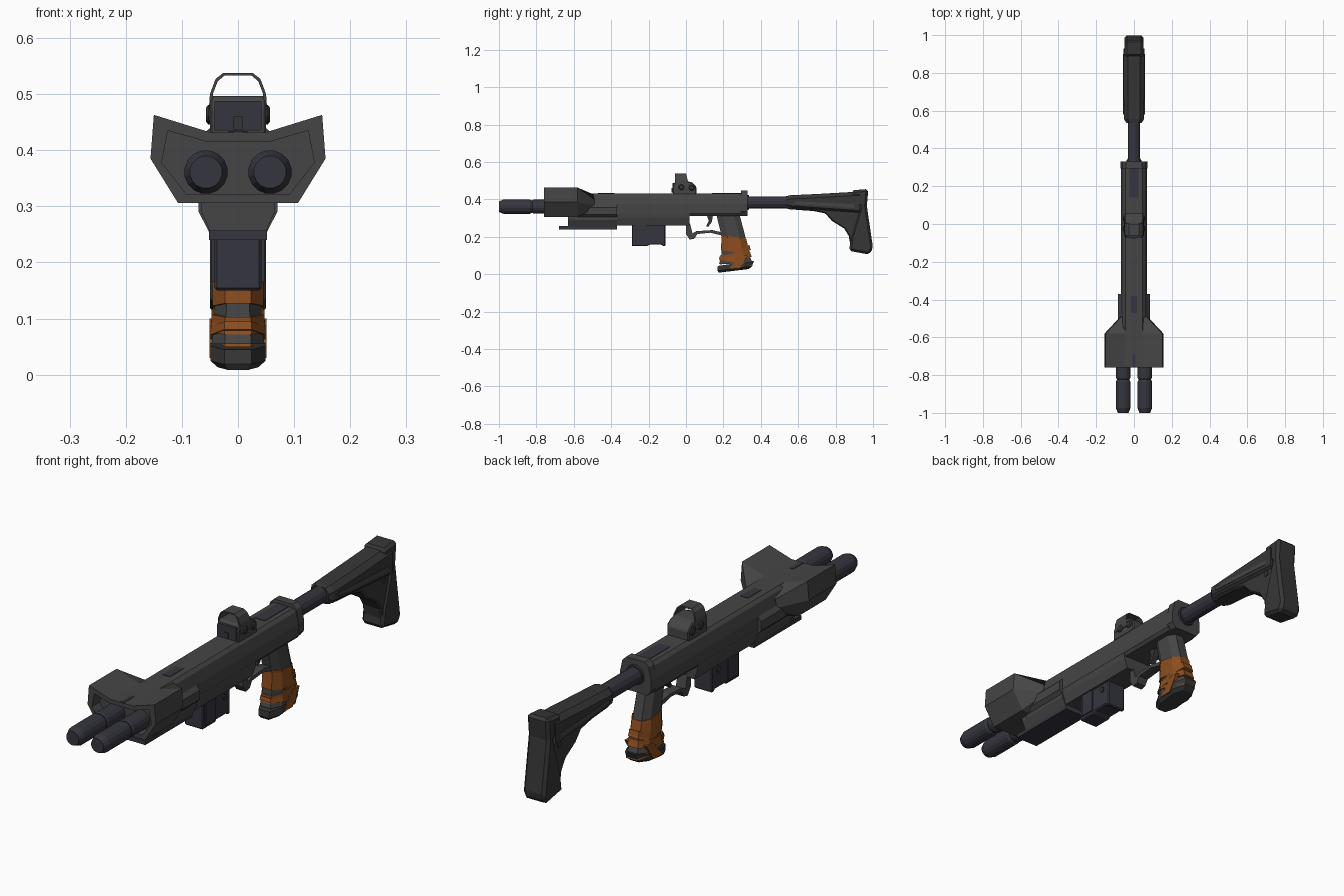
import bpy, bmesh
from math import pi, cos, sin


def material(name, rgb):
    m = bpy.data.materials.new(name)
    m.diffuse_color = (*rgb, 1)
    return m


GREY = material("gunmetal", (0.06, 0.06, 0.06))
BLACK = material("black_polymer", (0.037, 0.037, 0.037))
STEEL = material("blue_steel", (0.036, 0.036, 0.05))
ORANGE = material("orange_wrap", (0.26, 0.075, 0.014))


def loft(name, rings, mat, bevel=0, closed=False):
    """Skin a list of equal-length rings; cap the ends unless closed."""
    bm = bmesh.new()
    vs = [[bm.verts.new(p) for p in r] for r in rings]
    n = len(vs[0])
    for a, b in zip(vs, vs[1:] + (vs[:1] if closed else [])):
        for i in range(n):
            j = (i + 1) % n
            bm.faces.new((a[i], a[j], b[j], b[i]))
    if not closed:
        bm.faces.new(vs[0])
        bm.faces.new(vs[-1])
    bmesh.ops.recalc_face_normals(bm, faces=bm.faces)
    me = bpy.data.meshes.new(name)
    bm.to_mesh(me)
    bm.free()
    ob = bpy.data.objects.new(name, me)
    bpy.context.collection.objects.link(ob)
    me.materials.append(mat)
    if bevel:
        mod = ob.modifiers.new("bevel", 'BEVEL')
        mod.width, mod.segments, mod.limit_method = bevel, 1, 'ANGLE'
    return ob


def side_prism(name, pts, x0, x1, mat, bevel=0):
    return loft(name, [[(x, y, z) for y, z in pts] for x in (x0, x1)], mat, bevel)


def section(half, y):
    """Mirror half an x/z outline into a full ring at depth y."""
    return [(x, y, z) for x, z in half] + [(-x, y, z) for x, z in reversed(half)]


def box(name, x0, x1, y0, y1, z0, z1, mat, bevel=0):
    return side_prism(name, [(y0, z0), (y1, z0), (y1, z1), (y0, z1)], x0, x1, mat, bevel)


def turned(name, x, z, stations, mat, sides=16, axis='y'):
    """Turned part from (position, radius) stations along an axis."""
    def pt(s, r, k):
        a = 2 * pi * (k + 0.5) / sides
        if axis == 'y':
            return (x + r * cos(a), s, z + r * sin(a))
        return (s, x + r * cos(a), z + r * sin(a))
    return loft(name, [[pt(s, r, k) for k in range(sides)] for s, r in stations], mat)


# Receiver: long upper, and a lower that stops ahead of the grip
upper = [(0.045, 0.432), (0.058, 0.42), (0.07, 0.375), (0.07, 0.325), (0.06, 0.312)]
loft("receiver", [section(upper, -0.62), section(upper, 0.3)], GREY)
lower = [(0.07, 0.33), (0.066, 0.3), (0.052, 0.26)]
loft("lower_receiver", [section(lower, -0.58), section(lower, 0.02)], GREY)
collar = [(0.042, 0.447), (0.06, 0.43), (0.072, 0.375), (0.072, 0.335), (0.055, 0.312)]
loft("rear_collar", [section(collar, 0.295), section(collar, 0.33)], GREY)
for nm, w, y0, y1 in (("ejection_panel", 0.025, 0.14, 0.31), ("front_panel", 0.017, -0.47, -0.37)):
    box(nm, -w, w, y0, y1 - 0.012, 0.42, 0.434, STEEL)

# Handguard and the flat rail below it
guard = [(0.07, 0.375), (0.085, 0.358), (0.085, 0.32), (0.07, 0.305), (0.07, 0.29), (0.052, 0.255)]
loft("handguard", [section(guard, -0.6), section(guard, -0.37)], GREY)
box("under_rail", -0.052, 0.052, -0.68, -0.37, 0.24, 0.257, STEEL)
keel = [(0.066, 0.31), (0.066, 0.292), (0.05, 0.256)]
loft("guard_nose", [section(keel, -0.63), section(keel, -0.58)], GREY)

# Winged muzzle shroud with a recessed face
wing = [(0.05, 0.432), (0.15, 0.463), (0.156, 0.385), (0.107, 0.306), (0.06, 0.306)]
inner = [(0.055, 0.415), (0.125, 0.435), (0.136, 0.378), (0.092, 0.322), (0.055, 0.322)]
neck = [(0.045, 0.425), (0.066, 0.40), (0.072, 0.365), (0.07, 0.35), (0.05, 0.33)]
loft("muzzle_shroud", [section(neck, -0.49), section(wing, -0.58), section(wing, -0.76),
                       section(inner, -0.76), section(inner, -0.71)], GREY)
box("shroud_slot", -0.008, 0.008, -0.758, -0.69, 0.42, 0.434, STEEL)

# Twin barrels
for s in (-1, 1):
    turned("barrel", s * 0.057, 0.361,
           [(-0.70, 0.032), (-0.82, 0.032), (-0.825, 0.034), (-0.835, 0.039),
            (-0.975, 0.039), (-1.0, 0.029)], STEEL)
    turned("barrel_sleeve", s * 0.057, 0.361,
           [(-0.70, 0.038), (-0.815, 0.038), (-0.822, 0.034)], STEEL)

# Magazine with lips and side ribs
side_prism("magazine", [(-0.29, 0.265), (-0.11, 0.265), (-0.11, 0.15), (-0.125, 0.15), (-0.13, 0.158),
                        (-0.2, 0.158), (-0.205, 0.15), (-0.29, 0.15)], -0.042, 0.042, STEEL, 0.005)
for s in (-1, 1):
    box("magazine_rib", s * 0.03, s * 0.047, -0.275, -0.21, 0.165, 0.26, STEEL)
    turned("magazine_pin", -0.15, 0.235, [(s * 0.03, 0.012), (s * 0.047, 0.012)], STEEL, 8, 'x')

# Trigger guard and trigger
side_prism("trigger_guard", [(-0.0, 0.27), (0.0, 0.215), (0.02, 0.185), (0.045, 0.19), (0.06, 0.215),
                             (0.13, 0.222), (0.2, 0.205), (0.2, 0.222), (0.14, 0.236), (0.055, 0.23),
                             (0.035, 0.218), (0.022, 0.27)], -0.022, 0.022, GREY)
side_prism("trigger", [(0.11, 0.32), (0.145, 0.32), (0.138, 0.28), (0.118, 0.252), (0.108, 0.258),
                       (0.122, 0.285)], -0.012, 0.012, BLACK)


# Grip: octagonal sections (z, centre y, half width, half length, tilt)
def octagon(z, c, w, l, tilt):
    k = 0.5
    pts = [(w * k, -l), (w, -l * k), (w, l * k), (w * k, l)]
    pts += [(-x, y) for x, y in reversed(pts)]
    return [(x, c + y, z + tilt * y) for x, y in pts]


def grip_band(name, z0, z1, tilt, grow, mat):
    key = [(0.02, 0.262, 0.046, 0.086), (0.055, 0.267, 0.047, 0.09), (0.1, 0.265, 0.042, 0.075),
           (0.19, 0.257, 0.041, 0.063), (0.32, 0.224, 0.038, 0.062)]

    def at(z):
        for a, b in zip(key, key[1:]):
            if z <= b[0]:
                t = (z - a[0]) / (b[0] - a[0])
                return [p + t * (q - p) for p, q in zip(a, b)][1:]
    rings = []
    for z in [z0] + [k[0] for k in key if z0 < k[0] < z1] + [z1]:
        c, w, l = at(z)
        rings.append(octagon(z, c, w + grow, l + grow, tilt))
    loft(name, rings, mat)


grip_band("grip", 0.055, 0.315, 0.0, 0.0, GREY)
grip_band("upper_wrap", 0.118, 0.2, -0.12, 0.004, ORANGE)
grip_band("middle_wrap", 0.082, 0.112, 0.12, 0.005, ORANGE)
grip_band("cross_wrap", 0.09, 0.12, 0.5, 0.003, ORANGE)
grip_band("lower_wrap", 0.062, 0.078, -0.2, 0.003, ORANGE)
loft("grip_base", [octagon(0.018, 0.255, 0.036, 0.08, 0.12), octagon(0.03, 0.26, 0.049, 0.092, 0.12),
                   octagon(0.058, 0.267, 0.049, 0.097, 0.14)], BLACK)
for s in (-1, 1):
    side_prism("grip_strap", [(0.23, 0.03), (0.285, 0.03), (0.33, 0.1), (0.29, 0.1)],
               s * 0.03, s * 0.051, ORANGE)

# Reflex sight: base, open hood, side knobs
side_prism("sight_base", [(-0.07, 0.425), (0.055, 0.425), (0.055, 0.468), (0.035, 0.49), (0.01, 0.497),
                          (-0.055, 0.497), (-0.07, 0.475)], -0.05, 0.05, GREY, 0.004)
arch = [(0.053, 0.46), (0.05, 0.5), (0.04, 0.527), (0.026, 0.538)]
hole = [(0.045, 0.46), (0.045, 0.5), (0.036, 0.523), (0.024, 0.533)]
hood = [(x, z) for x, z in arch] + [(-x, z) for x, z in reversed(arch)]
hood += [(-x, z) for x, z in hole] + [(x, z) for x, z in reversed(hole)]
loft("sight_hood", [[(x, -0.06 + 0.1 * max(0, 0.5 - z), z) for x, z in hood],
                    [(x, 0.0 + 0.25 * max(0, 0.538 - z), z) for x, z in hood]], GREY)
box("sight_front", -0.042, 0.042, -0.073, -0.06, 0.435, 0.488, STEEL)
box("sight_button", -0.008, 0.008, -0.077, -0.07, 0.437, 0.46, BLACK)
for s in (-1, 1):
    for y, z in ((-0.025, 0.465), (0.03, 0.462)):
        turned("sight_knob", y, z, [(s * 0.04, 0.016), (s * 0.053, 0.016), (s * 0.057, 0.011)],
               BLACK, 10, 'x')

# Stock tube, beam, web and butt pad
turned("stock_tube", 0, 0.384, [(0.31, 0.045), (0.338, 0.04), (0.338, 0.034), (0.56, 0.034)], STEEL, 12)


def beam(y, w, z0, z1):
    return section([(w * 0.6, z1), (w, z1 - 0.02), (w, z0 + 0.02), (w * 0.6, z0)], y)


loft("stock_beam", [beam(0.535, 0.04, 0.352, 0.417), beam(0.555, 0.053, 0.347, 0.422),
                    beam(0.72, 0.055, 0.335, 0.43), beam(0.93, 0.055, 0.32, 0.442)], BLACK)
side_prism("stock_web", [(0.56, 0.36), (0.56, 0.348), (0.67, 0.34), (0.745, 0.325), (0.78, 0.285),
                         (0.845, 0.245), (0.87, 0.205), (0.88, 0.15), (0.95, 0.15), (0.95, 0.38)],
           -0.043, 0.043, BLACK, 0.01)
side_prism("butt_pad", [(0.885, 0.40), (0.885, 0.448), (0.975, 0.456), (0.967, 0.365), (1.0, 0.14),
                        (0.98, 0.105), (0.872, 0.125), (0.882, 0.2), (0.93, 0.36)],
           -0.05, 0.05, BLACK, 0.012)
for s in (-1, 1):
    turned("stock_pin", 0.89, 0.32, [(s * 0.04, 0.012), (s * 0.047, 0.012)], STEEL, 10, 'x')
    side_prism("stock_cheek_line", [(0.58, 0.375), (0.9, 0.355), (0.9, 0.375), (0.58, 0.39)],
               s * 0.05, s * 0.057, GREY)
